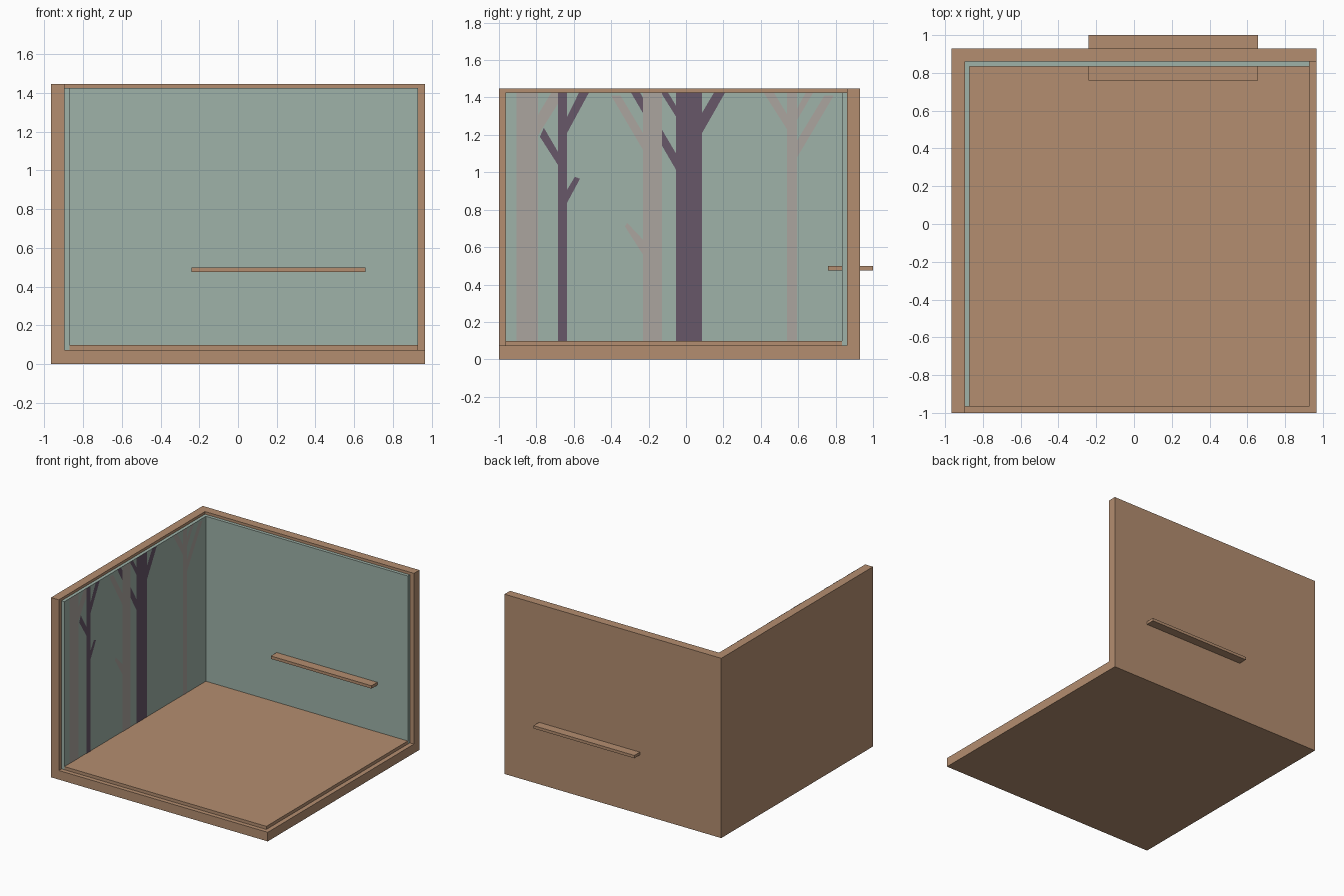
import bpy, bmesh

if "Cube" in bpy.data.objects:
    bpy.data.objects.remove(bpy.data.objects["Cube"])


def material(name, rgb):
    m = bpy.data.materials.new(name)
    m.diffuse_color = (*rgb, 1)
    m.use_nodes = True
    m.node_tree.nodes["Principled BSDF"].inputs["Base Color"].default_value = m.diffuse_color
    return m


WOOD = material("wood", (0.456, 0.27, 0.162))
GREEN = material("wall_paint", (0.342, 0.445, 0.392))
DARK = material("dark_bark", (0.135, 0.095, 0.14))
PALE = material("pale_bark", (0.41, 0.375, 0.345))


def make(name, verts, faces, mat, solid=True):
    me = bpy.data.meshes.new(name)
    me.from_pydata(verts, [], faces)
    if solid:
        bm = bmesh.new()
        bm.from_mesh(me)
        bmesh.ops.recalc_face_normals(bm, faces=bm.faces)
        bm.to_mesh(me)
        bm.free()
    me.materials.append(mat)
    ob = bpy.data.objects.new(name, me)
    bpy.context.collection.objects.link(ob)
    return ob


def box(name, lo, hi, mat):
    v = [(x, y, z) for x in (lo[0], hi[0]) for y in (lo[1], hi[1]) for z in (lo[2], hi[2])]
    f = [(0, 1, 3, 2), (4, 5, 7, 6), (0, 1, 5, 4), (2, 3, 7, 6), (0, 2, 6, 4), (1, 3, 7, 5)]
    return make(name, v, f, mat)


# Outer shell: a block with its front-right-top corner notched out
L, R, F, B, T = -0.965, 0.965, -1.0, 0.93, 1.447
IX, IY, IZ = -0.896, 0.86, 0.073
shell = [
    (L, F, 0), (R, F, 0), (R, B, 0), (L, B, 0), (L, F, T), (R, B, T), (L, B, T),
    (IX, F, T), (IX, F, IZ), (R, F, IZ), (R, IY, IZ), (R, IY, T), (IX, IY, T), (IX, IY, IZ)]
make("outer_shell", shell, [
    (0, 3, 2, 1), (0, 4, 6, 3), (3, 6, 5, 2),
    (0, 1, 9, 8, 7, 4), (1, 2, 5, 11, 10, 9), (4, 7, 12, 11, 5, 6),
    (8, 9, 10, 13), (7, 8, 13, 12), (13, 10, 11, 12)], WOOD)

# Inner linings and floor panel
PX, PY, PZ, PR, PF, PT = -0.87, 0.834, 0.098, 0.928, -0.965, 1.426
box("left_wall_lining", (IX, PF, IZ), (PX, IY, PT), GREEN)
box("back_wall_lining", (PX, PY, IZ), (PR, IY, PT), GREEN)
box("floor_panel", (PX, PF, IZ), (PR, PY, PZ), WOOD)

# Shelf passing through the back wall
box("shelf", (-0.24, 0.76, 0.475), (0.657, 1.0, 0.498), WOOD)


# Tree murals on the left wall: trunk strip plus branch quads
def tree(name, y0, y1, branches, layer, mat):
    x = PX + 0.0012 * layer
    polys = [[(y0, PZ), (y1, PZ), (y1, PT), (y0, PT)]]
    for y, za, zb, tip_a, tip_b in branches:
        q = [(y, za), tip_a, tip_b, (y, zb)]
        polys.append(q if tip_a[0] > y else q[::-1])
    verts = [(x, y, z) for p in polys for y, z in p]
    faces = [tuple(range(4 * i, 4 * i + 4)) for i in range(len(polys))]
    make(name, verts, faces, mat, False)


tree("pale_tree_front", -0.905, -0.79,
     [(-0.79, 1.2, 1.31, (-0.647, PT), (-0.72, PT))], 1, PALE)
tree("dark_tree_thin", -0.685, -0.636, [
    (-0.685, 1.04, 1.11, (-0.781, 1.19), (-0.76, 1.238)),
    (-0.636, 0.837, 0.906, (-0.567, 0.965), (-0.594, 0.976)),
    (-0.636, 1.21, 1.295, (-0.519, PT), (-0.572, PT))], 2, DARK)
tree("dark_tree_thick", -0.053, 0.086, [
    (-0.053, 1.013, 1.10, (-0.294, PT), (-0.246, PT)),
    (-0.053, 1.297, 1.355, (-0.134, PT), (-0.096, PT)),
    (0.086, 1.21, 1.318, (0.209, PT), (0.15, PT))], 1, DARK)
tree("pale_tree_middle", -0.23, -0.128, [
    (-0.23, 1.12, 1.21, (-0.40, 1.41), (-0.35, 1.41)),
    (-0.23, 0.56, 0.64, (-0.326, 0.71), (-0.315, 0.73))], 2, PALE)
tree("pale_tree_rear", 0.54, 0.594, [
    (0.54, 1.23, 1.31, (0.415, PT), (0.47, PT)),
    (0.594, 1.08, 1.17, (0.79, 1.41), (0.74, 1.41)),
    (0.594, 1.28, 1.34, (0.68, PT), (0.64, PT))], 1, PALE)
